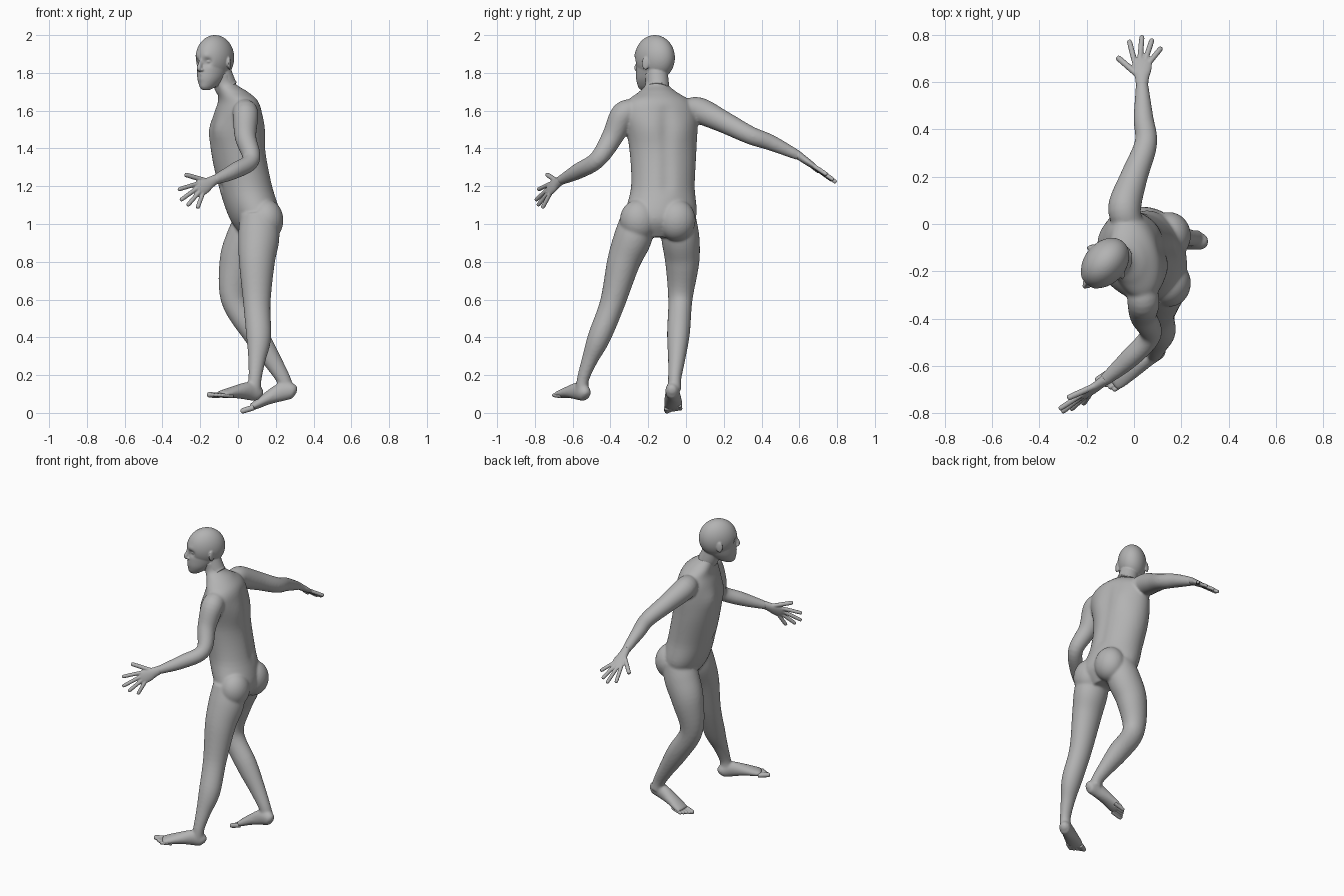
import bpy, bmesh, math
from mathutils import Vector, Matrix

cube = bpy.data.objects.get("Cube")
if cube:
    bpy.data.objects.remove(cube)

skin = bpy.data.materials.new("skin_grey")
skin.use_nodes = True
skin.diffuse_color = (.45, .45, .45, 1)
skin.node_tree.nodes["Principled BSDF"].inputs["Base Color"].default_value = skin.diffuse_color

UP = Vector((0, 0, 1))
LATERAL = Vector((.25, -.97, 0))
FACING = LATERAL.cross(UP)


def spline(a, b, c, d, t):
    return b + (c - a) * t / 2 + (a - 2.5 * b + 2 * c - d / 2) * t ** 2 + (3 * (b - c) + d - a) * t ** 3 / 2


def loft(bm, rows, side, axis=None, sides=32, steps=6, frame=Matrix()):
    """Smooth tube through rows of (x, y, z, half width along side, half depth)."""
    rows = [Vector(row) for row in rows]
    last = len(rows) - 1
    fine = []
    for i in range(last):
        quad = [rows[max(0, min(last, i + k))] for k in (-1, 0, 1, 2)]
        fine += [spline(*quad, step / steps) for step in range(steps)]
    fine.append(rows[last])
    rings = []
    for i, row in enumerate(fine):
        ahead, behind = fine[min(i + 1, len(fine) - 1)], fine[max(i - 1, 0)]
        tangent = axis or Vector((ahead - behind)[:3]).normalized()
        across = Vector(side)
        across = (across - tangent * across.dot(tangent)).normalized()
        depth = tangent.cross(across)
        ring = []
        for k in range(sides):
            angle = math.tau * k / sides
            offset = across * row[3] * math.cos(angle) + depth * row[4] * math.sin(angle)
            ring.append(bm.verts.new(frame @ (Vector(row[:3]) + offset)))
        rings.append(ring)
    for lower, upper in zip(rings, rings[1:]):
        for k in range(sides):
            bm.faces.new((lower[k - 1], lower[k], upper[k], upper[k - 1]))
    bm.faces.new(rings[0])
    bm.faces.new(rings[-1])


def limb(bm, points, side, depth):
    """Tube through (x, y, z, radius), its depth a multiple of its width."""
    loft(bm, [(*point, point[3] * depth) for point in points], side)


def digit(bm, root, middle, tip, radius):
    """Finger or toe with a rounded tip."""
    shoulder = tip + (middle - tip).normalized() * radius / 2
    points = [(*root, radius), (*middle, radius), (*shoulder, radius * .9), (*tip, radius * .3)]
    limb(bm, points, (.3, .2, 1), 1)


def blob(bm, centre, size, yaw=0):
    matrix = Matrix.Translation(centre) @ Matrix.Rotation(yaw, 4, 'Z') @ Matrix.Diagonal((*size, 1))
    bmesh.ops.create_uvsphere(bm, u_segments=64, v_segments=48, radius=1, matrix=matrix)


def push(bm, centre, radius, move):
    """Soft sculpting stroke."""
    for vert in bm.verts:
        vert.co += Vector(move) * math.exp(-(vert.co - Vector(centre)).length_squared / radius ** 2)


def finish(name, bm, voxel, softness):
    bmesh.ops.recalc_face_normals(bm, faces=bm.faces)
    mesh = bpy.data.meshes.new(name)
    bm.to_mesh(mesh)
    bm.free()
    mesh.materials.append(skin)
    part = bpy.data.objects.new(name, mesh)
    bpy.context.collection.objects.link(part)
    fuse = part.modifiers.new("fuse", 'REMESH')
    fuse.mode = 'VOXEL'
    fuse.voxel_size = voxel
    fuse.use_smooth_shade = True
    soften = part.modifiers.new("soften", 'SMOOTH')
    soften.iterations = softness


def placed(origin, yaw, pitch=0):
    turn = Matrix.Rotation(math.radians(yaw), 4, 'Z') @ Matrix.Rotation(math.radians(pitch), 4, 'X')
    return Matrix.Translation(origin) @ turn


# Torso: x, height, half width, half depth; the spine bows sideways
body = bmesh.new()
torso = [(.1, .93, .1, .07), (.09, 1.03, .19, .13), (.04, 1.2, .17, .14), (0, 1.4, .18, .14),
         (0, 1.57, .2, .12), (0, 1.65, .17, .1), (-.03, 1.7, .1, .08), (-.07, 1.74, .06, .06),
         (-.1, 1.8, .06, .06)]
loft(body, [(x, -.15 + .03 * math.sin(math.pi * (z - .9) / .8), z, width, depth)
            for x, z, width, depth in torso], LATERAL, UP, 64)
for y in (-.05, -.25):
    blob(body, (.15, y, 1.02), (.09, .1, .11))

# Chest, shoulder blades, spine groove and navel
for sign in (-1, 1):
    push(body, Vector((-.12, -.15, 1.5)) + LATERAL * sign * .09, .07, FACING * .018)
    push(body, Vector((.13, -.1, 1.5)) + LATERAL * sign * .1, .08, FACING * -.012)
for k in range(9):
    push(body, (.18 - .006 * k, -.1, 1.2 + .05 * k), .035, FACING * .009)
push(body, (-.09, -.17, 1.2), .02, FACING * -.012)

# Legs, hip to ankle
limb(body, [(.09, -.04, 1.04, .09), (.05, -.03, .93, .1), (0, -.02, .8, .09), (-.02, -.03, .6, .064),
            (.09, -.04, .42, .06), (.18, -.05, .28, .045), (.24, -.06, .18, .035), (.26, -.06, .12, .035)],
     LATERAL, 1.1)
limb(body, [(.11, -.25, 1.04, .09), (.11, -.28, .93, .1), (.1, -.33, .8, .087), (.1, -.39, .58, .066),
            (.11, -.46, .4, .06), (.1, -.51, .28, .042), (.09, -.545, .18, .032), (.085, -.55, .12, .034)],
     LATERAL, 1.1)

# Arms, shoulder to wrist
limb(body, [(-.02, 0, 1.6, .06), (-.04, .07, 1.6, .07), (0, .2, 1.54, .058), (.05, .34, 1.47, .048),
            (.04, .45, 1.43, .042), (.034, .6, 1.36, .025)], (1, 0, 0), 1)
limb(body, [(.03, -.26, 1.6, .06), (.04, -.33, 1.58, .068), (.04, -.39, 1.46, .057), (.07, -.47, 1.34, .046),
            (-.02, -.57, 1.28, .042), (-.13, -.665, 1.23, .025)], LATERAL, 1)


def foot(name, heel, yaw, pitch, big_toe):
    """Foot fused to the leg, with five separate toes; forward is local -y."""
    frame = placed(heel, yaw, pitch)
    profile = [(0, .03, .015, .015), (.02, .04, .034, .04), (.08, .05, .037, .048),
               (.16, .04, .045, .034), (.23, .025, .05, .023), (.26, .02, .046, .015)]
    loft(body, [(0, -along, z, width, depth) for along, z, width, depth in profile], (1, 0, 0), frame=frame)
    toes = bmesh.new()
    for k in range(5):
        root, middle, tip = [frame @ Vector((big_toe * (.036 - .018 * k), .01 * k - reach, .015))
                             for reach in (.24, .28, .315)]
        digit(toes, root, middle, tip, .011 if k else .015)
    finish(name, toes, .004, 2)


foot("right_toes", (.32, -.075, .085), -92, 17, 1)
foot("left_toes", (.12, -.525, .06), -57, -4, -1)
finish("body", body, .007, 10)

# Head: chin at the origin, facing local -y
head = bmesh.new()
blob(head, (0, 0, .17), (.088, .118, .12))
loft(head, [(0, -.07, 0, .02, .02), (0, -.055, .02, .04, .05), (0, -.035, .055, .06, .08),
            (0, -.015, .1, .072, .1), (0, 0, .16, .08, .11)], (1, 0, 0), UP, 96, 10)
for sign in (-1, 1):
    push(head, (sign * .034, -.1, .15), .02, (0, .018, 0))
    push(head, (sign * .033, -.1, .18), .018, (0, -.007, 0))
    blob(head, (sign * .033, -.088, .15), (.012, .012, .009))
    blob(head, (sign * .09, .012, .14), (.008, .02, .034), sign * .45)
    blob(head, (sign * .012, -.116, .106), (.009, .012, .008))
# Lips and chin
for z in (.06, .08):
    push(head, (0, -.1, z), .015, (0, -.008, 0))
push(head, (0, -.11, .07), .008, (0, .008, 0))
push(head, (0, -.09, .015), .025, (0, -.008, 0))
# Nose
limb(head, [(0, -.105, .175, .009), (0, -.116, .14, .01), (0, -.124, .115, .013), (0, -.12, .1, .007)],
     (1, 0, 0), 1.3)
bmesh.ops.transform(head, matrix=placed((-.122, -.165, 1.71), -41), verts=head.verts)
limb(head, [(-.05, -.15, 1.71, .06), (-.07, -.15, 1.74, .06), (-.11, -.16, 1.86, .055)], LATERAL, 1)
finish("head", head, .0045, 3)


def hand(name, wrist, forward, across):
    """Palm, thumb and four fanned fingers; across points to the little finger."""
    wrist, forward, across = Vector(wrist), Vector(forward).normalized(), Vector(across)
    across = (across - forward * across.dot(forward)).normalized()
    bm = bmesh.new()
    palm = [(-.02, .025, .023), (.025, .03, .02), (.06, .039, .018), (.1, .042, .014), (.12, .036, .01)]
    loft(bm, [(*(wrist + forward * along), width, depth) for along, width, depth in palm], across)
    fan = [(-38, .17), (-14, .225), (0, .24), (11, .225), (25, .195)]
    for k, (degrees, length) in enumerate(fan):
        angle = math.radians(degrees)
        tip = wrist + (forward * math.cos(angle) + across * math.sin(angle)) * length
        root = wrist + forward * (.1 if k else .035) + across * (.02 * k - .05 if k else -.015)
        digit(bm, root, (root + tip) / 2, tip, .0115 if k else .013)
    finish(name, bm, .004, 2)


hand("right_hand", (.034, .6, 1.36), (0, .81, -.58), (1, .1, 0))
hand("left_hand", (-.13, -.665, 1.23), (-.72, -.54, -.43), (.5, 0, -.8))
